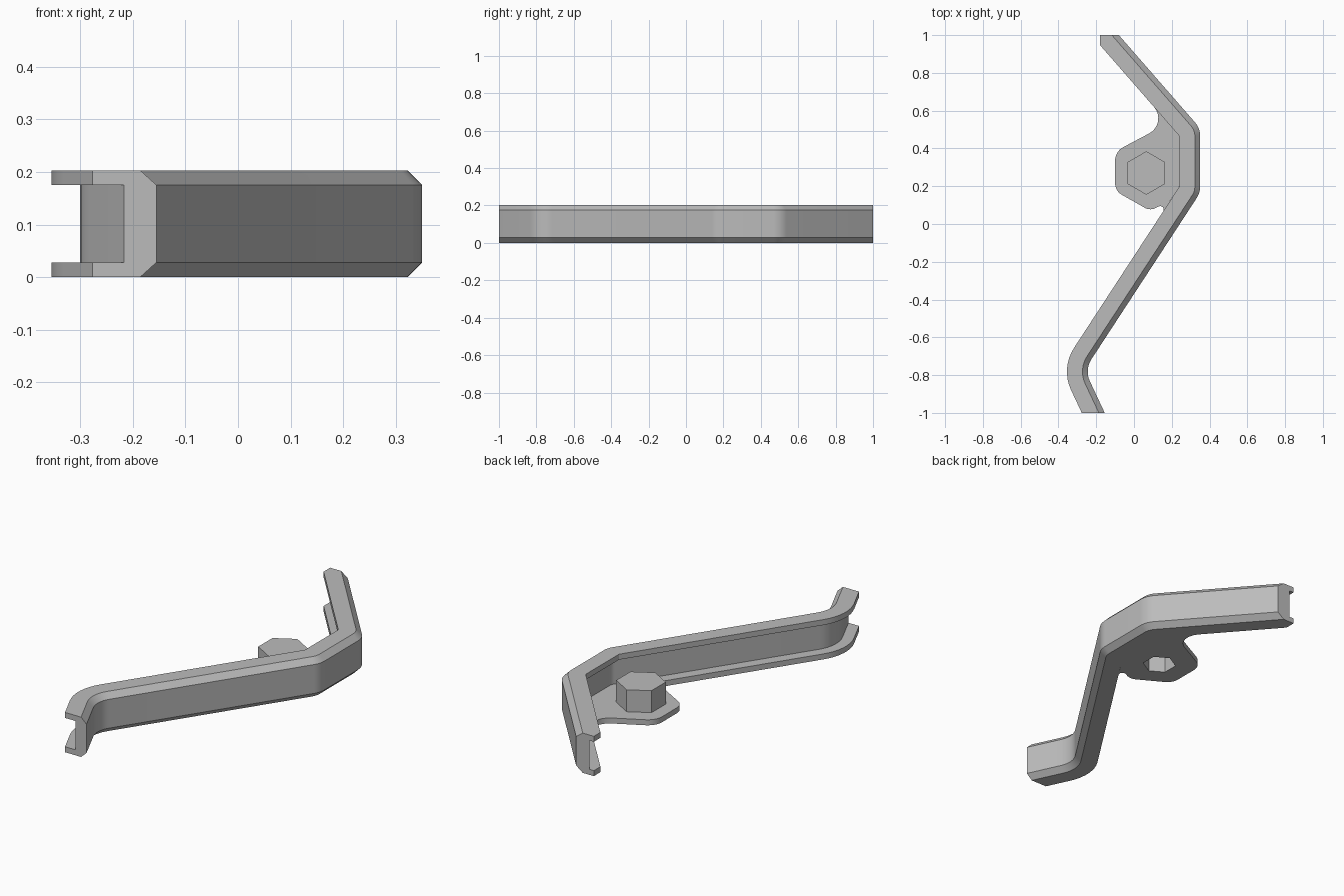
import bpy, bmesh, math
from mathutils import Vector

cube = bpy.data.objects.get("Cube")
if cube:
    bpy.data.objects.remove(cube, do_unlink=True)

grey = bpy.data.materials.new("plain grey")
grey.use_nodes = True
colour = (0.5, 0.5, 0.5, 1)
grey.diffuse_color = colour
grey.node_tree.nodes["Principled BSDF"].inputs["Base Color"].default_value = colour

HEIGHT, FLANGE, CHAMFER, WEB, WIDTH = 0.203, 0.028, 0.028, 0.056, 0.11


def make_object(name, bm, smooth=True):
    bmesh.ops.recalc_face_normals(bm, faces=bm.faces)
    mesh = bpy.data.meshes.new(name)
    bm.to_mesh(mesh)
    bm.free()
    mesh.materials.append(grey)
    obj = bpy.data.objects.new(name, mesh)
    bpy.context.collection.objects.link(obj)
    if smooth:
        bpy.ops.object.select_all(action="DESELECT")
        obj.select_set(True)
        bpy.context.view_layer.objects.active = obj
        bpy.ops.object.shade_smooth_by_angle(angle=math.radians(25))
    return obj


def left_of(v):
    return Vector((-v.y, v.x))


def fillet(before, corner, after, radius, steps=8):
    """Arc that rounds a corner, as (point, left normal) pairs."""
    u = (Vector(corner) - Vector(before)).normalized()
    v = (Vector(after) - Vector(corner)).normalized()
    turn = math.atan2(u.x * v.y - u.y * v.x, u.dot(v))
    side = math.copysign(radius, turn)
    start = Vector(corner) - u * radius * math.tan(abs(turn) / 2)
    centre = start + left_of(u) * side
    first = math.atan2(u.y, u.x)
    arc = []
    for k in range(steps + 1):
        a = first + turn * k / steps
        n = Vector((-math.sin(a), math.cos(a)))
        arc.append((centre - n * side, n))
    return arc


def prism(outline, z0, z1):
    bm = bmesh.new()
    face = bm.faces.new([bm.verts.new((p[0], p[1], z0)) for p in outline])
    out = bmesh.ops.extrude_face_region(bm, geom=[face])
    for v in out["geom"]:
        if isinstance(v, bmesh.types.BMVert):
            v.co.z = z1
    return bm


def hexagon(radius):
    return [(0.065 + radius * math.sin(k * math.pi / 3),
             0.27 + radius * math.cos(k * math.pi / 3)) for k in range(6)]


def trim(bm, faces, point, normal):
    """Cut away what lies beyond a plane and cap the cut."""
    geom = set(faces)
    for f in faces:
        geom.update(f.edges)
        geom.update(f.verts)
    bmesh.ops.bisect_plane(bm, geom=list(geom), plane_co=point,
                           plane_no=normal, clear_outer=True)
    n = Vector(normal)
    rim = [e for e in bm.edges if e.is_boundary and
           all(abs((v.co - Vector(point)).dot(n)) < 1e-4 for v in e.verts)]
    bmesh.ops.holes_fill(bm, edges=rim, sides=0)


# Channel rail: a chamfered C section swept along a bent path
bends = [(-0.342, 1.3), (0.35, 0.507), (0.35, 0.165), (-0.262, -0.772), (-0.061, -1.2)]
radii = [WIDTH, WIDTH, 0.12]
path = []
for i, r in enumerate(radii):
    path += fillet(*bends[i:i + 3], r)
path.insert(0, (Vector(bends[0]), path[0][1]))
path.append((Vector(bends[-1]), path[-1][1]))

half = [(0, CHAMFER), (CHAMFER, 0), (WIDTH, 0), (WIDTH, FLANGE), (WEB, FLANGE)]
section = half + [(d, HEIGHT - z) for d, z in reversed(half)]

bm = bmesh.new()
rings = [[bm.verts.new((*(p - n * d), z)) for d, z in section] for p, n in path]
for a, b in zip(rings, rings[1:]):
    for i in range(len(section)):
        j = (i + 1) % len(section)
        bm.faces.new((a[i], a[j], b[j], b[i]))
bmesh.ops.remove_doubles(bm, verts=bm.verts, dist=1e-5)

# Squared ends, and the clipped tip at the back
trim(bm, bm.faces[:], (0, 1, 0), (0, 1, 0))
trim(bm, bm.faces[:], (0, -1, 0), (0, -1, 0))
back = [f for f in bm.faces if max(v.co.y for v in f.verts) > 0.6]
trim(bm, back, (-0.18, 0, 0), (-1, 0, 0))
make_object("channel_rail", bm)

# Rounded mounting tab growing from the lower flange
corners = [(0.24, 0.466), (0.181, 0.533), (-0.1, 0.384), (-0.1, 0.175),
           (0.085, 0.07), (0.19, 0.122), (0.24, 0.198)]
tab_radii = [0.09, 0.08, 0.07, 0.06, 0.018]
outline = [corners[0]]
# The first fillet comes down the flange edge from behind
befores = [(0.06, 0.672)] + corners[1:-2]
afters = corners[2:-1] + [(0.125, 0.022)]
for b, c, a, r in zip(befores, corners[1:-1], afters, tab_radii):
    outline += [p for p, n in fillet(b, c, a, r)]
outline.append(corners[-1])
tab = make_object("mounting_tab", prism(outline, 0, FLANGE))

# Six-sided boss with a pocket open from below
boss = make_object("hex_boss", prism(hexagon(0.115), FLANGE, 0.14), smooth=False)
cutter = make_object("pocket_cutter", prism(hexagon(0.08), -0.05, 0.11), smooth=False)
cutter.hide_render = True
cutter.hide_viewport = True
for obj in (tab, boss):
    cut = obj.modifiers.new("pocket", "BOOLEAN")
    cut.operation = "DIFFERENCE"
    cut.solver = "EXACT"
    cut.object = cutter
